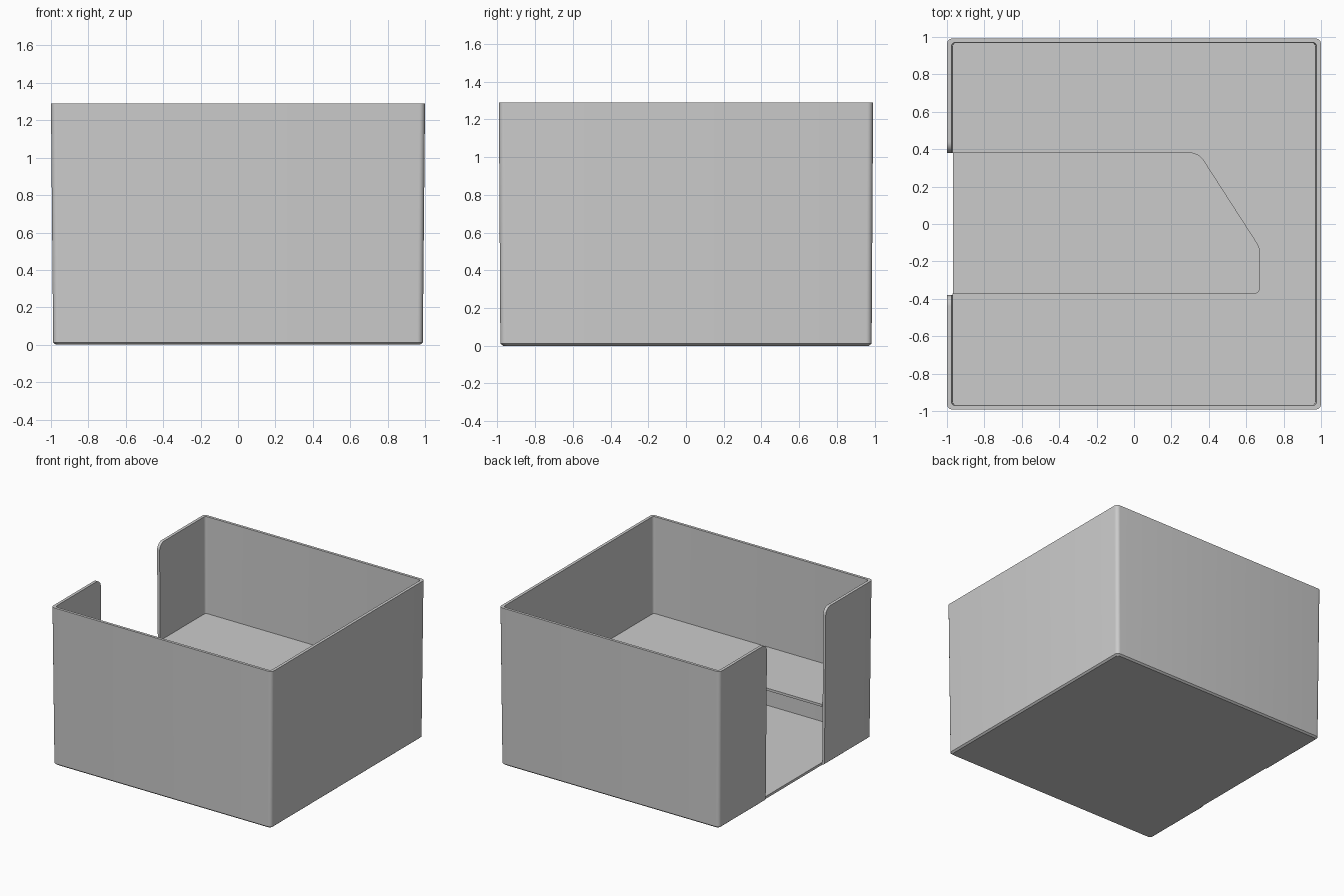
import bpy, bmesh, math
from mathutils import Vector

if "Cube" in bpy.data.objects:
    bpy.data.objects.remove(bpy.data.objects["Cube"])

TOP = 1.29


def finish(name, bm):
    bmesh.ops.recalc_face_normals(bm, faces=bm.faces)
    mesh = bpy.data.meshes.new(name)
    bm.to_mesh(mesh)
    bm.free()
    ob = bpy.data.objects.new(name, mesh)
    bpy.context.collection.objects.link(ob)
    return ob


def fillet(points, steps=6):
    """Round each (x, y, radius) corner of a closed outline."""
    out = []
    for i, (x, y, r) in enumerate(points):
        p = Vector((x, y))
        if r == 0:
            out.append(p)
            continue
        a = (Vector(points[i - 1][:2]) - p).normalized()
        b = (Vector(points[(i + 1) % len(points)][:2]) - p).normalized()
        half = a.angle(b) / 2
        centre = p + (a + b).normalized() * (r / math.sin(half))
        u = p + a * (r / math.tan(half)) - centre
        v = p + b * (r / math.tan(half)) - centre
        ang = u.angle(v)
        for k in range(steps + 1):
            t = k / steps
            out.append(centre + (u * math.sin((1 - t) * ang) + v * math.sin(t * ang)) / math.sin(ang))
    return out


def prism(name, outline, to_3d, depth):
    bm = bmesh.new()
    face = bm.faces.new([bm.verts.new(to_3d(p)) for p in outline])
    ext = bmesh.ops.extrude_face_region(bm, geom=[face])
    verts = [g for g in ext["geom"] if isinstance(g, bmesh.types.BMVert)]
    bmesh.ops.translate(bm, verts=verts, vec=depth)
    return finish(name, bm)


# Open tray: slightly flared thin walls, eased bottom edge
bm = bmesh.new()
rings = []
for hx, hy, z, r in [(.974, .970, 0, .025), (.988, .984, .012, .03), (1.0, .992, TOP, .03),
                     (.976, .970, TOP, .02), (.970, .966, .02, .02)]:
    outline = fillet([(-hx, -hy, r), (hx, -hy, r), (hx, hy, r), (-hx, hy, r)])
    rings.append([bm.verts.new((p.x, p.y, z)) for p in outline])
for lo, hi in zip(rings, rings[1:]):
    for i in range(len(lo)):
        bm.faces.new((lo[i - 1], lo[i], hi[i], hi[i - 1]))
bm.faces.new(rings[0])
bm.faces.new(rings[-1])
tray = finish("tray_walls", bm)

# Doorway in the left wall, with rounded upper corners
w, r = .38, .06
side = [(w, -.1), (w, TOP - r)]
side += [(w + r - r * math.cos(t), TOP - r + r * math.sin(t))
         for t in [math.pi / 2 * k / 8 for k in range(1, 9)]]
side.append((w + r, TOP + .1))
profile = [Vector(p) for p in side] + [Vector((-y, z)) for y, z in reversed(side)]
cutter = prism("doorway_cutter", profile, lambda p: (-1.1, p.x, p.y), (.132, 0, 0))
cutter.hide_render = True
cutter.hide_viewport = False

mod = tray.modifiers.new("doorway", "BOOLEAN")
mod.object = cutter
mod.operation = "DIFFERENCE"
mod.solver = "EXACT"
bpy.context.view_layer.objects.active = tray
tray.select_set(True)
bpy.ops.object.modifier_apply(modifier=mod.name)
bpy.data.objects.remove(cutter)
bpy.ops.object.shade_smooth_by_angle(angle=math.radians(30))
tray.select_set(False)

# Thin raised shelf with a slot leading in from the doorway
sx, sy = .971, .968
outline = fillet([(-sx, -sy, .02), (sx, -sy, .02), (sx, sy, .02), (-sx, sy, .02),
                  (-sx, .38, 0), (.345, .38, .09), (.67, -.125, .09),
                  (.67, -.372, .03), (-sx, -.372, 0)])
shelf = prism("shelf", outline, lambda p: (p.x, p.y, .478), (0, 0, .02))
bpy.context.view_layer.objects.active = shelf
shelf.select_set(True)
bpy.ops.object.shade_smooth_by_angle(angle=math.radians(30))
